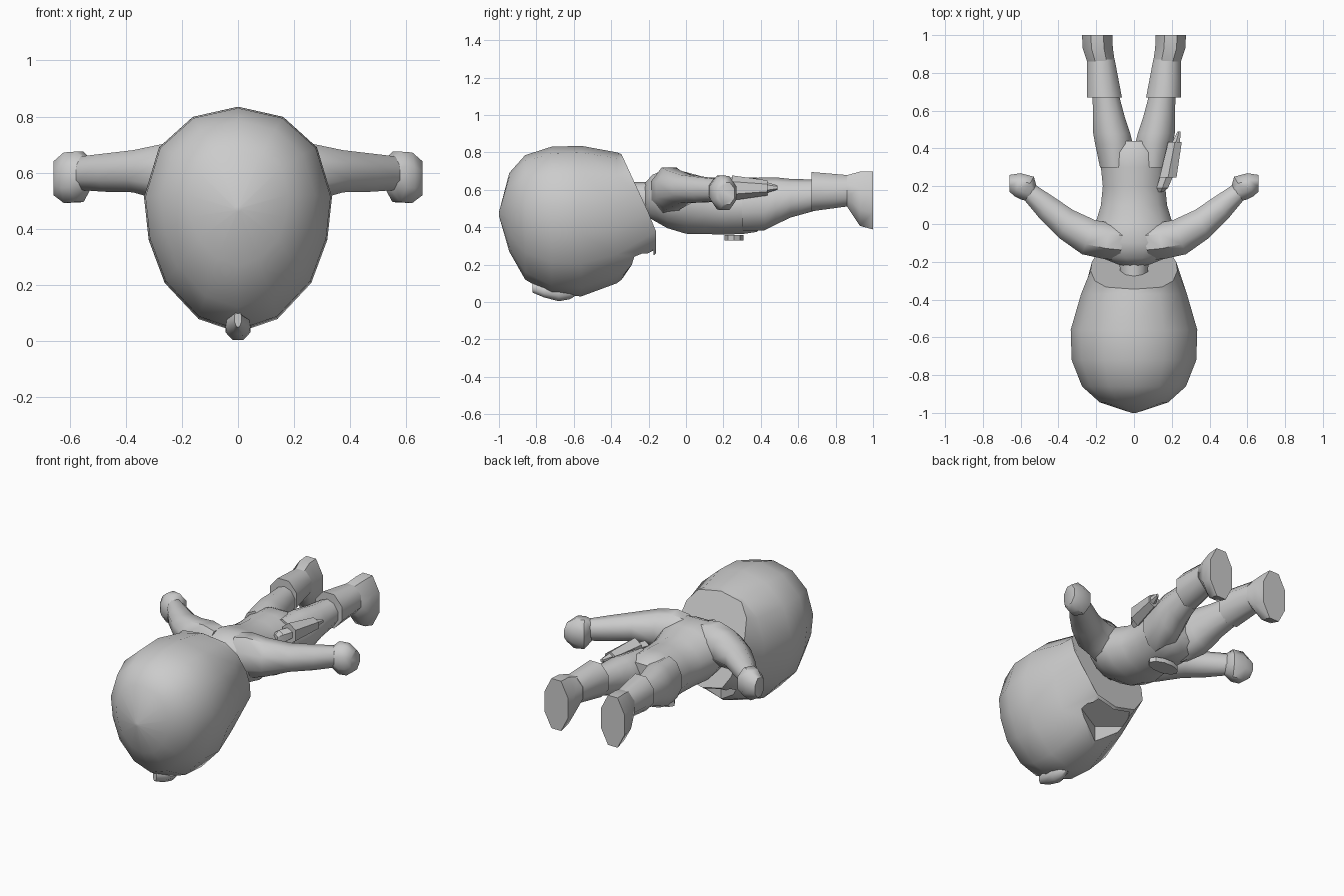
import bpy, bmesh
from math import sin, cos, pi

if "Cube" in bpy.data.objects:
    bpy.data.objects.remove(bpy.data.objects["Cube"])


def finish(name, bm, angle=50):
    bmesh.ops.recalc_face_normals(bm, faces=bm.faces)
    me = bpy.data.meshes.new(name)
    bm.to_mesh(me)
    bm.free()
    ob = bpy.data.objects.new(name, me)
    bpy.context.collection.objects.link(ob)
    if angle:
        bpy.ops.object.select_all(action='DESELECT')
        ob.select_set(True)
        bpy.context.view_layer.objects.active = ob
        bpy.ops.object.shade_smooth_by_angle(angle=angle * pi / 180)
    return ob


def skin(name, loops, angle=50):
    """Bridge successive point loops and cap both ends."""
    bm = bmesh.new()
    rows = [[bm.verts.new(p) for p in loop] for loop in loops]
    n = len(rows[0])
    for a, b in zip(rows, rows[1:]):
        for i in range(n):
            j = (i + 1) % n
            bm.faces.new((a[i], a[j], b[j], b[i]))
    bm.faces.new(rows[0])
    bm.faces.new(rows[-1])
    return finish(name, bm, angle)


def ring(x, y, z, ux, uy, hz, n=8, side=1):
    """Polygon ring spanned by a horizontal half-axis (ux, uy) and height hz."""
    s = 1 / cos(pi / n)
    pts = []
    for i in range(n):
        a = 2 * pi * (i + .5) / n
        c, h = cos(a) * s, sin(a) * s
        pts.append((side * (x + ux * c), y + uy * c, z + hz * h))
    return pts


def limb(name, rows, n=8, side=1, angle=50):
    return skin(name, [ring(*r, n=n, side=side) for r in rows], angle)


# Head: egg-shaped cross-section lofted from the crown to the chin
half = [(0, 1), (.48, .955), (.84, .82), (1, .6), (.95, .41), (.78, .22), (.42, .06), (0, 0)]
profile = half + [(-x, t) for x, t in half[-2:0:-1]]
loops = []
for y, hw, zb, zt in [(-1, .012, .46, .48), (-.945, .18, .27, .69), (-.86, .275, .12, .785),
                      (-.72, .33, .04, .83), (-.56, .335, .03, .835), (-.37, .28, .10, .80)]:
    loops.append([(hw * x, y, zb + t * (zt - zb)) for x, t in profile])
rim = []
for x, t in profile:
    z = .26 + .53 * t
    y = -.16 - .185 * max(0, (z - .39) / .4)
    rim.append(((1 if x > 0 else -1) * abs(x) ** .6 * .23, y, z))
loops.append(rim)
head = skin("head", loops, 48)

# Open mouth cut under the face
outline = [(0, -.345), (.17, -.27), (.115, -.175), (-.115, -.175), (-.17, -.27)]
cutter = skin("mouth_cutter", [[(x, y, -.1) for x, y in outline],
                               [(x, y, .215 + (y + .345) * .4) for x, y in outline]], 0)
cutter.hide_render = True
cutter.hide_viewport = True
cut = head.modifiers.new("mouth", 'BOOLEAN')
cut.operation = 'DIFFERENCE'
cut.solver = 'EXACT'
cut.object = cutter

# Nose
limb("nose", [(0, -.82, .08, .012, 0, .03), (0, -.76, .06, .04, 0, .035),
              (0, -.68, .05, .045, 0, .046), (0, -.62, .06, .03, 0, .045),
              (0, -.58, .06, .01, 0, .02)], n=8)

# Neck and torso
limb("neck", [(0, -.31, .55, .07, 0, .085), (0, -.16, .55, .08, 0, .09)], n=10)
limb("torso", [(0, -.22, .555, .07, 0, .08), (0, -.18, .56, .17, 0, .12),
               (0, -.1, .555, .22, 0, .16), (0, 0, .53, .205, 0, .165),
               (0, .1, .515, .175, 0, .152), (0, .2, .513, .165, 0, .152),
               (0, .3, .515, .175, 0, .152), (0, .38, .52, .18, 0, .145),
               (0, .44, .535, .14, 0, .10)], n=12)

# Arms, legs and boots on both sides
for side, tag in ((1, "right"), (-1, "left")):
    limb("arm_" + tag, [(.06, -.1, .585, -.02, .09, .12), (.14, -.09, .595, -.02, .095, .125),
                        (.24, -.07, .6, -.035, .09, .105), (.36, .0, .605, -.035, .075, .075),
                        (.46, .085, .6, -.04, .055, .068), (.55, .165, .598, -.027, .042, .06)],
         side=side)
    limb("fist_" + tag, [(.535, .155, .595, -.022, .035, .055), (.565, .19, .585, -.035, .06, .09),
                         (.615, .207, .582, -.015, .062, .09), (.658, .215, .58, 0, .045, .06)],
         side=side)
    limb("leg_" + tag, [(.095, .3, .52, .085, 0, .13), (.105, .42, .525, .1, 0, .135),
                        (.118, .48, .54, .098, 0, .12), (.132, .56, .555, .085, 0, .098),
                        (.155, .72, .575, .065, 0, .075)], n=10, side=side)
    limb("boot_shaft_" + tag, [(.156, .67, .59, .092, 0, .105), (.175, .87, .595, .073, 0, .083)],
         side=side)
    limb("boot_foot_" + tag, [(.175, .86, .595, .073, 0, .083), (.192, .93, .552, .08, 0, .145),
                              (.195, 1, .543, .08, 0, .155)], side=side)

# Belt buckle disc
disc = [(.1 * cos(pi * i / 5), .257 + .053 * sin(pi * i / 5)) for i in range(10)]
skin("buckle", [[(x, y, .33) for x, y in disc], [(x, y, .358) for x, y in disc]], 30)

# Side pouch with a tapered tip and a flared grip
limb("pouch", [(.18, .245, .61, .045, 0, .058), (.217, .435, .61, .036, 0, .035)], n=6, angle=30)
limb("pouch_tip", [(.222, .43, .612, .022, 0, .025), (.238, .49, .612, .008, 0, .01)],
     n=6, angle=30)
limb("grip", [(.175, .26, .61, .035, 0, .03), (.15, .19, .60, .03, 0, .04),
              (.14, .17, .60, .015, 0, .02)], n=6, angle=30)
